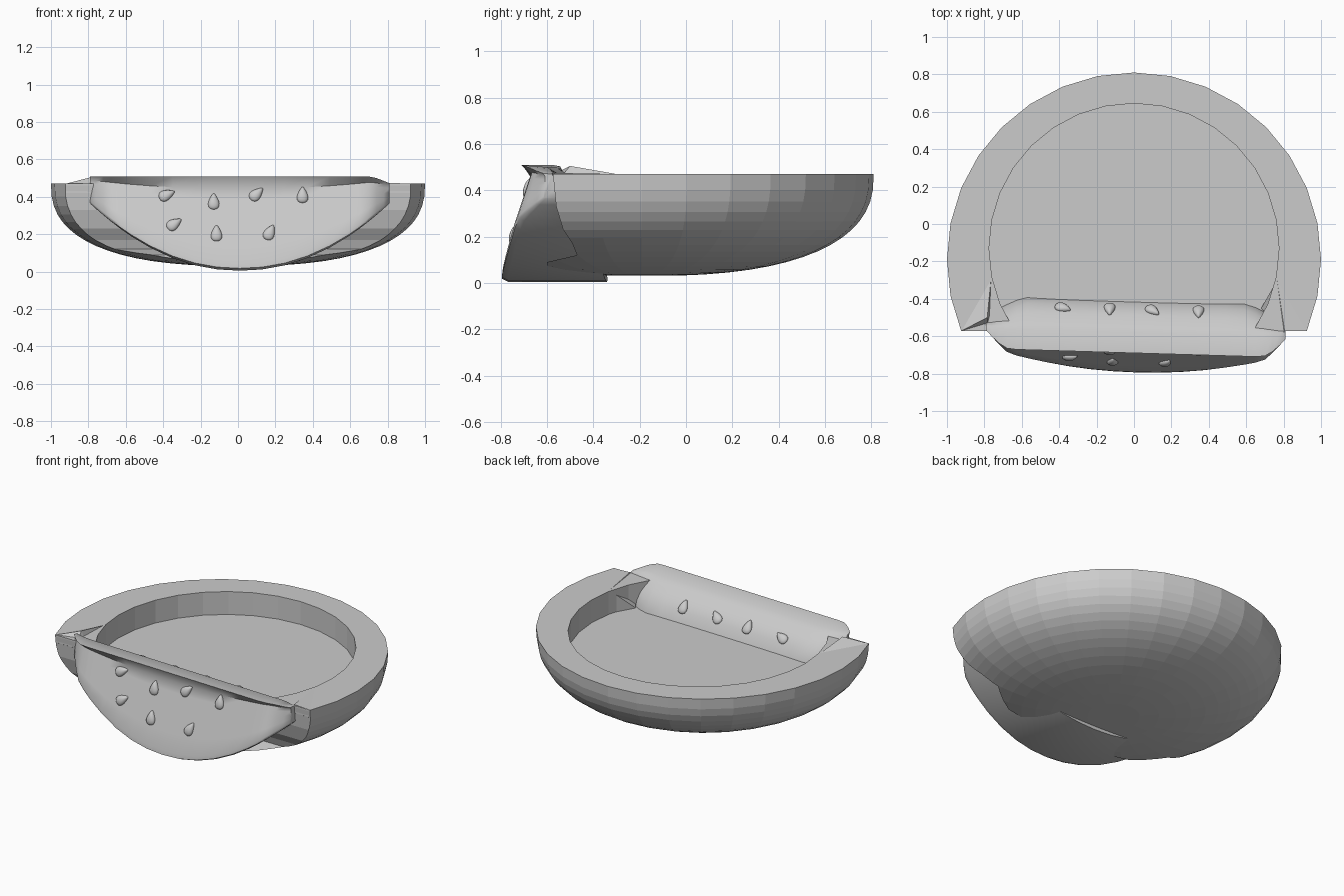
import bpy, bmesh, math
from mathutils import Matrix, Vector

if "Cube" in bpy.data.objects:
    bpy.data.objects.remove(bpy.data.objects["Cube"])

grey = bpy.data.materials.new("plain_grey")
grey.use_nodes = True
COLOUR = (0.6, 0.6, 0.6, 1)
grey.diffuse_color = COLOUR
grey.node_tree.nodes["Principled BSDF"].inputs["Base Color"].default_value = COLOUR


def finish(name, bm, smooth=None):
    """Turn a bmesh into a named object, optionally smooth below an angle."""
    bmesh.ops.recalc_face_normals(bm, faces=bm.faces)
    mesh = bpy.data.meshes.new(name)
    bm.to_mesh(mesh)
    bm.free()
    mesh.materials.append(grey)
    ob = bpy.data.objects.new(name, mesh)
    bpy.context.collection.objects.link(ob)
    if smooth:
        bpy.ops.object.select_all(action="DESELECT")
        ob.select_set(True)
        bpy.context.view_layer.objects.active = ob
        bpy.ops.object.shade_smooth_by_angle(angle=math.radians(smooth))
    return ob


def loft(bm, rings):
    """Bridge closed rings of points and cap both ends."""
    rows = [[bm.verts.new(p) for p in ring] for ring in rings]
    for a, b in zip(rows, rows[1:]):
        for i in range(len(a)):
            j = (i + 1) % len(a)
            bm.faces.new((a[i], a[j], b[j], b[i]))
    bm.faces.new(rows[0])
    bm.faces.new(rows[-1])


def circle(r, cy, z, n=32):
    return [(r * math.cos(2 * math.pi * i / n), cy + r * math.sin(2 * math.pi * i / n), z)
            for i in range(n)]


def carve(ob, cutter):
    cutter.hide_render = True
    cutter.hide_set(True)
    mod = ob.modifiers.new("cut", "BOOLEAN")
    mod.operation = "DIFFERENCE"
    mod.solver = "EXACT"
    mod.object = cutter


# Bowl: squared-off half ellipsoid, flat facets
RIM, DEPTH, CY, FLOOR = 0.47, 0.44, -0.19, 0.32
bm = bmesh.new()
rings = []
for k in range(16):
    a = k / 16 * math.pi / 2
    rings.append(circle(math.cos(a) ** 0.8, CY, RIM - DEPTH * math.sin(a) ** 0.8))
loft(bm, rings)
bowl = finish("bowl", bm)

# Seat recess with vertical wall
bm = bmesh.new()
loft(bm, [circle(0.775, -0.13, FLOOR), circle(0.775, -0.13, 0.8)])
carve(bowl, finish("recess_cutter", bm))

# Front opening, following a meridian down to a small lip
side = [(-0.573, 0.8), (-0.573, 0.46), (-0.56, 0.33), (-0.53, 0.23), (-0.49, 0.17),
        (-0.47, 0.12), (-0.6, 0.09), (-0.6, -0.2), (-1.5, -0.2), (-1.5, 0.8)]
bm = bmesh.new()
loft(bm, [[(x, y, z) for y, z in side] for x in (-1.5, 1.5)])
carve(bowl, finish("opening_cutter", bm))

# Corner fillets joining the rim to the front slice
corners = [("right_corner", -1, (0.785, -0.5, 0.505), (0.72, -0.45, FLOOR)),
           ("left_corner", 1, (0.805, -0.57, 0.475), (0.68, -0.45, FLOOR))]
for name, s, tip, foot in corners:
    bm = bmesh.new()
    for x, y, z in (tip, foot, (0.765, -0.3, RIM), (0.765, -0.3, FLOOR),
                    (0.92, -0.57, RIM), (0.92, -0.57, 0.42), (0.78, -0.57, 0.42)):
        bm.verts.new((s * x, y, z))
    bmesh.ops.convex_hull(bm, input=bm.verts)
    finish(name, bm)


# Front slice: half-disc wedge with a ridge along the front of its top
def front_y(z):
    return -0.805 + 0.33 * z


def back_y(z):
    return -0.34 - 0.22 * z - 4.5 * max(0, z - 0.33) ** 2


def skew(x):
    return -0.03 * x


def taper(edge, start, end):
    return 1 - (1 - end) * max(0, (edge - start) / (1 - start)) ** 1.5


def section(x):
    edge = abs(x) / 0.8
    low = 0.005 + 0.36 * edge ** 2.1
    top = 0.508 - 0.035 * max(0, (x - 0.71) / 0.09)
    h = top - low
    drop = min(1, h / 0.3)
    crown = top - 0.12 * drop
    pts = [(front_y(low) + 0.035, low), (front_y(low) + 0.01, low + 0.025 * h)]
    pts += [(front_y(low + t * h), low + t * h) for t in (0.08, 0.3, 0.55, 0.75, 0.87)]
    pts.append((-0.69, top))
    pts += [(back_y(z), z) for z in (top - d * drop for d in (0.01, 0.035, 0.07, 0.12))]
    pts += [(back_y(z), z) for z in (low + f * (crown - low) for f in (0.66, 0.33, 0))]
    front, back = taper(edge, 0.84, 0.25), taper(edge, 0.72, 0.25)
    mid = -0.56
    return [(x + 0.01, mid + (y - mid) * (front if y < mid else back) + skew(x), z)
            for y, z in pts]


bm = bmesh.new()
steps = [0.8, 0.77, 0.73, 0.69, 0.64, 0.58, 0.48, 0.36, 0.24, 0.12]
loft(bm, [section(x) for x in [-v for v in steps] + [0] + steps[::-1]])
finish("front_slice", bm, 50)


# Seeds: teardrops lying on the slice
def seed(name, x, z, turn, y_at):
    bm = bmesh.new()
    bmesh.ops.create_uvsphere(bm, u_segments=14, v_segments=10, radius=1)
    for v in bm.verts:
        narrow = 0.66 - 0.34 * v.co.z
        v.co = Vector((v.co.x * 0.042 * narrow, v.co.y * 0.02, v.co.z * 0.045))
    lean = math.atan2(y_at(z + 0.03) - y_at(z - 0.03), 0.06)
    bm.transform(Matrix.Translation((x, y_at(z) + skew(x), z))
                 @ Matrix.Rotation(-lean, 4, "X")
                 @ Matrix.Rotation(math.radians(turn), 4, "Y"))
    finish(name, bm, 60)


seeds = [(-0.38, 0.41, 65), (-0.13, 0.375, 0), (0.1, 0.415, 45), (0.345, 0.41, 0),
         (-0.34, 0.255, 55), (-0.115, 0.205, 0), (0.17, 0.21, 25)]
for i, (x, z, turn) in enumerate(seeds, 1):
    seed(f"front_seed_{i}", x, z, turn, front_y)
    if z > FLOOR:
        seed(f"back_seed_{i}", x, 0.41, turn, back_y)
